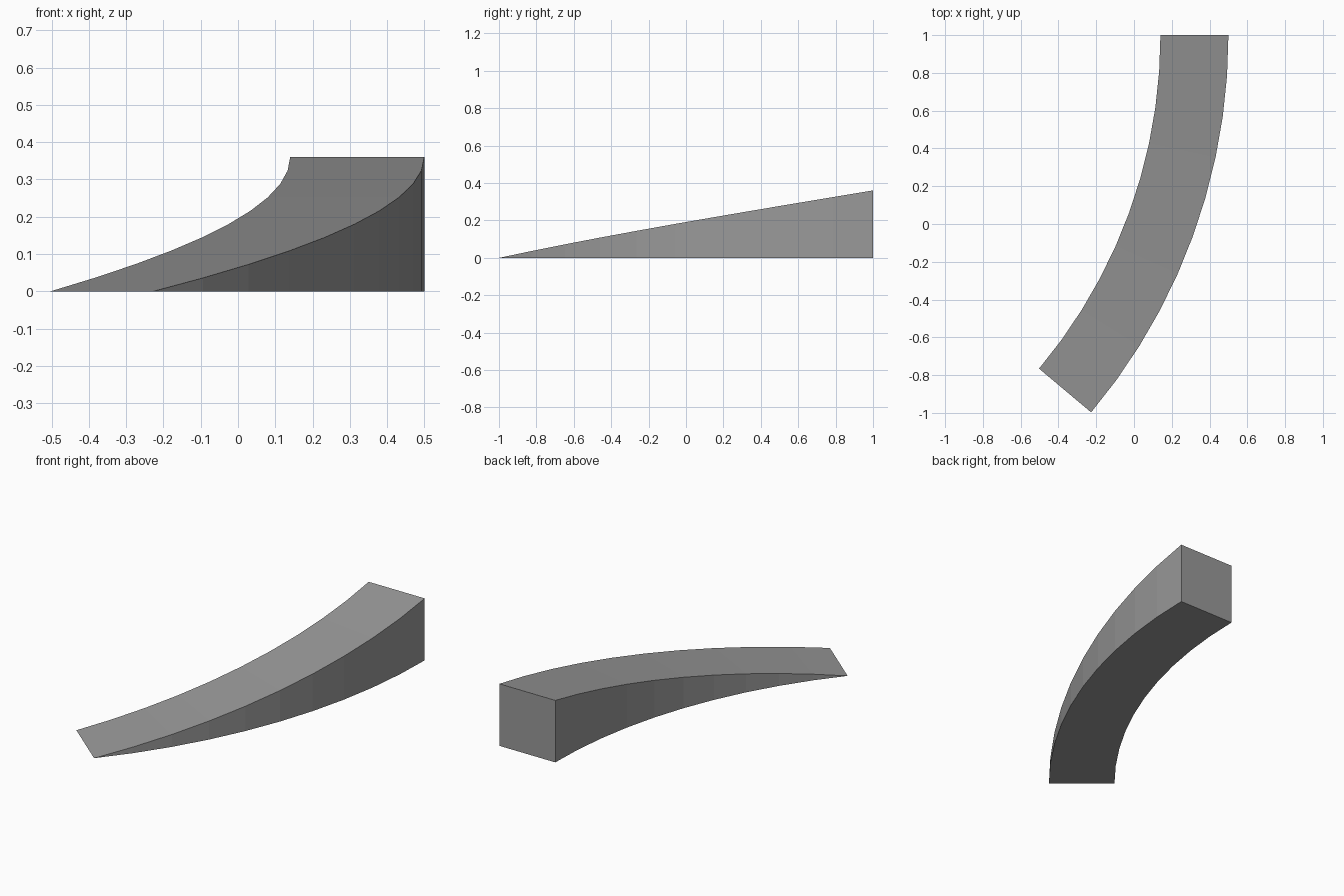
import bpy, bmesh, math

cube = bpy.data.objects.get("Cube")
if cube:
    bpy.data.objects.remove(cube, do_unlink=True)

WIDTH, HEIGHT = 0.36, 0.36
OUTER = 3.107
INNER = OUTER - WIDTH
CENTRE_X, CENTRE_Y = 0.5 - OUTER, 1.0
SWEEP, STEPS = math.radians(40), 10

grey = bpy.data.materials.new("mid_grey")
grey.use_nodes = True
colour = (0.32, 0.32, 0.32, 1)
grey.diffuse_color = colour
grey.node_tree.nodes["Principled BSDF"].inputs["Base Color"].default_value = colour


def arc_point(bm, radius, angle, z):
    return bm.verts.new((CENTRE_X + radius * math.cos(angle),
                         CENTRE_Y - radius * math.sin(angle), z))


# Curved ramp: rectangular sections shrinking evenly to a thin edge
bm = bmesh.new()
sections = []
for i in range(STEPS + 1):
    t = i / STEPS
    angle, top = SWEEP * t, HEIGHT * (1 - t)
    inner, outer = (arc_point(bm, r, angle, 0) for r in (INNER, OUTER))
    if i < STEPS:
        sections.append((inner, outer, arc_point(bm, OUTER, angle, top),
                         arc_point(bm, INNER, angle, top)))
    else:
        sections.append((inner, outer, outer, inner))

bm.faces.new(sections[0])
for a, b in zip(sections, sections[1:]):
    for k in range(4):
        n = (k + 1) % 4
        corners = dict.fromkeys((a[k], a[n], b[n], b[k]))
        bm.faces.new(list(corners))
bmesh.ops.recalc_face_normals(bm, faces=bm.faces)

mesh = bpy.data.meshes.new("curved_ramp")
bm.to_mesh(mesh)
bm.free()
mesh.materials.append(grey)
ramp = bpy.data.objects.new("curved_ramp", mesh)
bpy.context.collection.objects.link(ramp)
